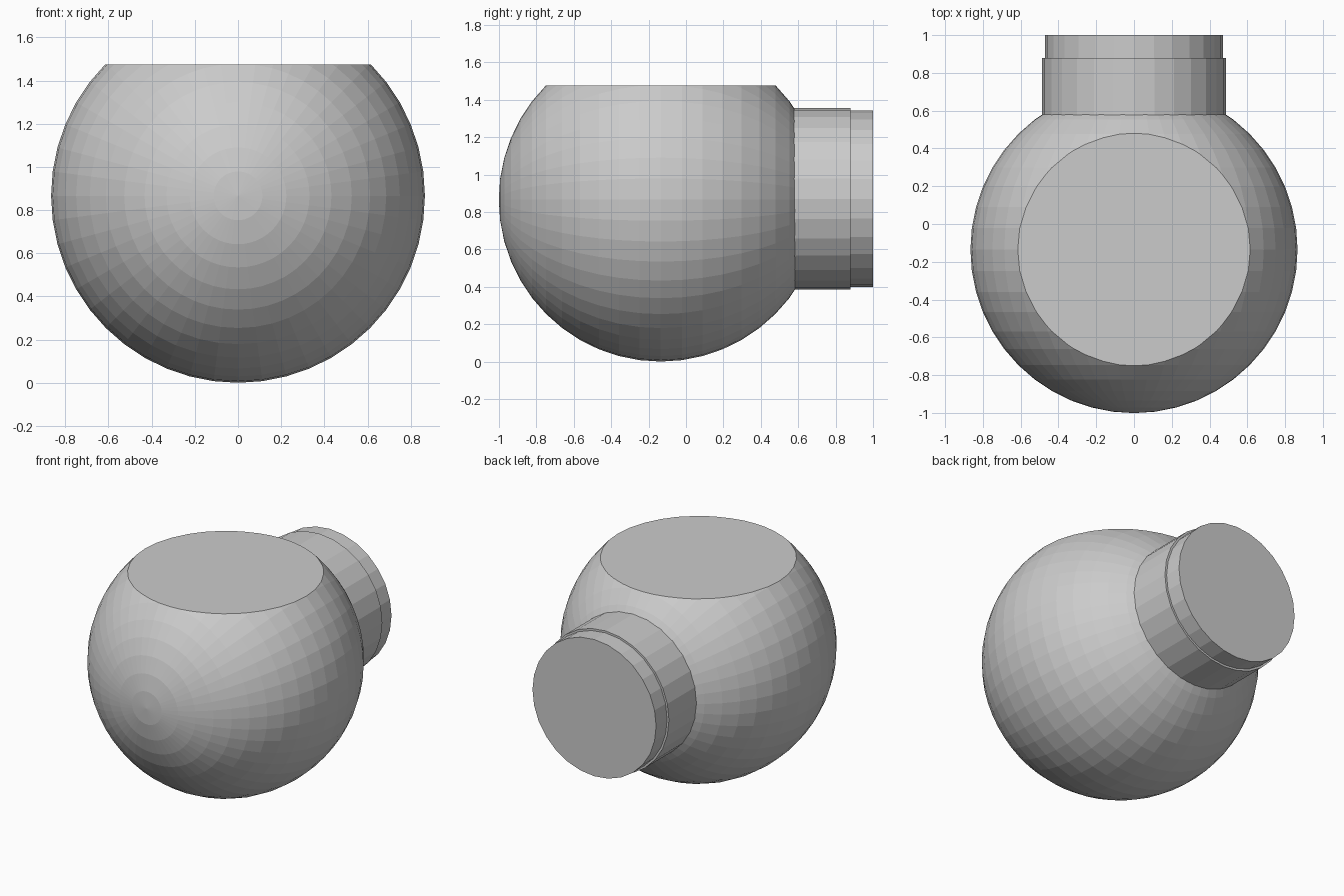
import bpy, bmesh
from math import sin, cos, pi
from mathutils import Matrix, Vector

if "Cube" in bpy.data.objects:
    bpy.data.objects.remove(bpy.data.objects["Cube"])

CENTER = Vector((0, -0.135, 0.866))
R = 0.866


def make_object(name, bm):
    bmesh.ops.recalc_face_normals(bm, faces=bm.faces)
    mesh = bpy.data.meshes.new(name)
    bm.to_mesh(mesh)
    bm.free()
    obj = bpy.data.objects.new(name, mesh)
    bpy.context.collection.objects.link(obj)
    return obj


def slice_off(bm, point, normal, cap):
    geom = bm.verts[:] + bm.edges[:] + bm.faces[:]
    cut = bmesh.ops.bisect_plane(bm, geom=geom, dist=1e-5, plane_co=point,
                                 plane_no=normal, clear_outer=True)["geom_cut"]
    if cap:
        edges = [e for e in cut if isinstance(e, bmesh.types.BMEdge)]
        bmesh.ops.contextual_create(bm, geom=edges)


# Round body: faceted sphere with poles on the y axis, flat top, open where the neck joins
bm = bmesh.new()
bmesh.ops.create_uvsphere(bm, u_segments=48, v_segments=24, radius=R,
                          matrix=Matrix.Translation(CENTER) @ Matrix.Rotation(pi / 2, 4, 'X'))
slice_off(bm, (0, 0.583, 0), (0, 1, 0), False)
slice_off(bm, (0, 0, 1.475), (0, 0, 1), True)
make_object("round_body", bm)

# Neck: stepped collar turned around the y axis, closed at the end
bm = bmesh.new()
SIDES = 28
rings = []
for y, r in [(0.575, 0.486), (0.88, 0.486), (0.88, 0.472), (1.0, 0.472)]:
    rings.append([bm.verts.new((r * cos(2 * pi * i / SIDES), y,
                                0.87 + r * sin(2 * pi * i / SIDES))) for i in range(SIDES)])
for a, b in zip(rings, rings[1:]):
    for i in range(SIDES):
        j = (i + 1) % SIDES
        bm.faces.new((a[i], a[j], b[j], b[i]))
bm.faces.new(rings[-1])
make_object("neck_collar", bm)
